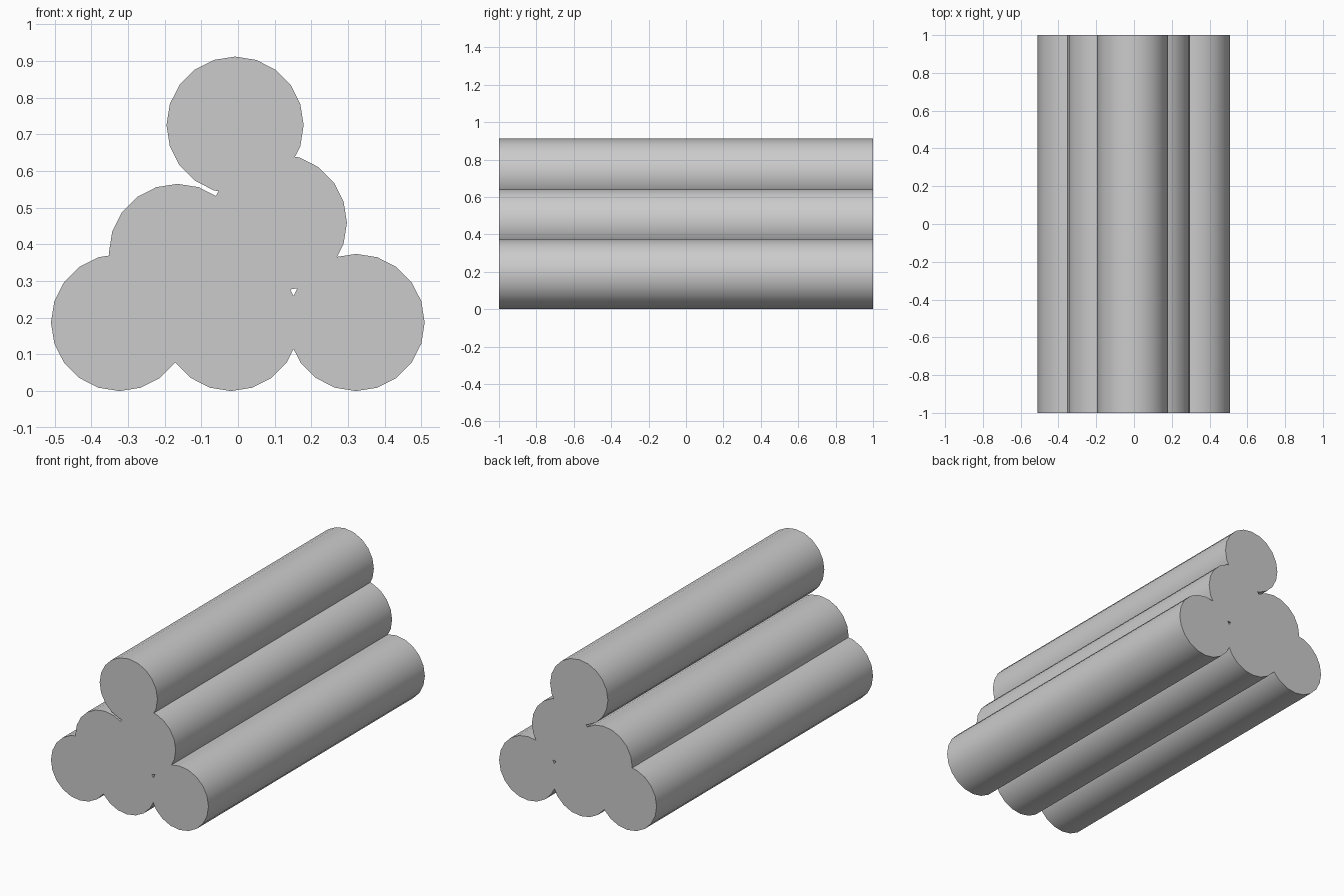
import bpy
import math

if "Cube" in bpy.data.objects:
    bpy.data.objects.remove(bpy.data.objects["Cube"])

RADIUS = 0.187
LENGTH = 2.0


def add_log(name, x, z):
    """One 20-sided log lying along y."""
    bpy.ops.mesh.primitive_cylinder_add(
        vertices=20, radius=RADIUS, depth=LENGTH,
        location=(x, 0, z), rotation=(math.radians(90), 0, 0))
    log = bpy.context.object
    log.name = name
    bpy.ops.object.transform_apply(location=False, rotation=True, scale=True)
    bpy.ops.object.shade_smooth_by_angle(angle=math.radians(30))
    return log


# Stacked log pile: three at the bottom, two in the middle, one on top
logs = {
    "bottom_log_left": (-0.323, RADIUS),
    "bottom_log_middle": (-0.019, RADIUS),
    "bottom_log_right": (0.322, RADIUS),
    "middle_log_left": (-0.165, 0.378),
    "middle_log_right": (0.11, 0.459),
    "top_log": (-0.008, 0.725),
}
for name, (x, z) in logs.items():
    add_log(name, x, z)
